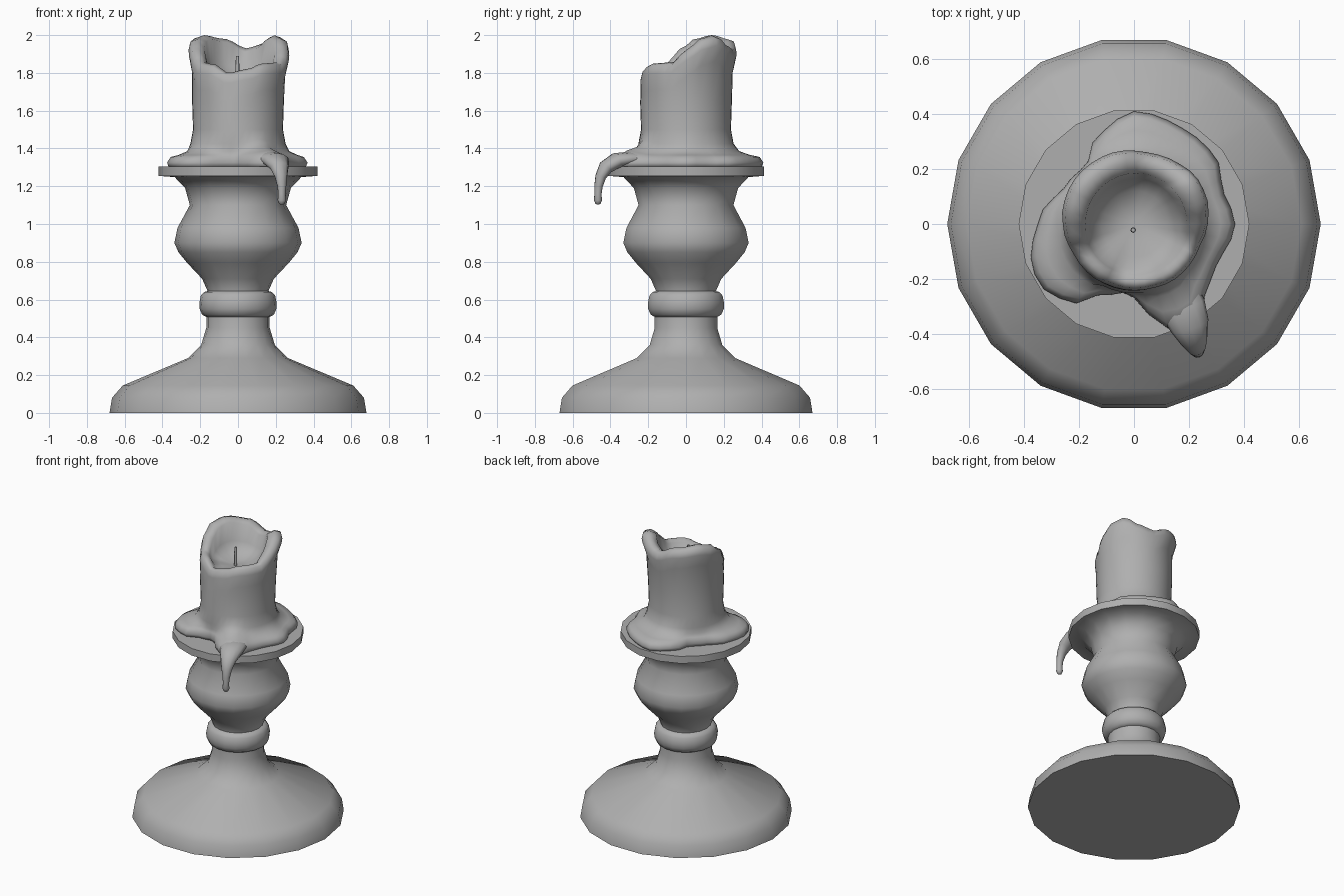
import bpy, bmesh
from math import sin, cos, pi, radians, exp
from mathutils import Vector

if "Cube" in bpy.data.objects:
    bpy.data.objects.remove(bpy.data.objects["Cube"])

grey = bpy.data.materials.new("dark_grey")
grey.diffuse_color = (.43, .43, .43, 1)
grey.use_nodes = True
grey.node_tree.nodes["Principled BSDF"].inputs["Base Color"].default_value = grey.diffuse_color


def loft(name, rings, sharp=60):
    """Skin equal-length closed rings of points and cap both ends."""
    bm = bmesh.new()
    loops = [[bm.verts.new(p) for p in ring] for ring in rings]
    n = len(loops[0])
    for a, b in zip(loops, loops[1:]):
        for i in range(n):
            j = (i + 1) % n
            bm.faces.new((a[i], a[j], b[j], b[i]))
    bm.faces.new(loops[0][::-1])
    bm.faces.new(loops[-1])
    bmesh.ops.recalc_face_normals(bm, faces=bm.faces)
    me = bpy.data.meshes.new(name)
    bm.to_mesh(me)
    bm.free()
    me.materials.append(grey)
    me.shade_smooth()
    me.set_sharp_from_angle(angle=radians(sharp))
    ob = bpy.data.objects.new(name, me)
    bpy.context.collection.objects.link(ob)
    return ob


def lathe(name, profile, n=18, cx=0, cy=0, sharp=60):
    return loft(name, [[(cx + r * cos(2 * pi * i / n), cy + r * sin(2 * pi * i / n), z)
                        for i in range(n)] for r, z in profile], sharp)


def around(table, deg):
    """Smooth periodic lookup of (angle, value) pairs."""
    pts = table + [(table[0][0] + 360, table[0][1])]
    for (a, u), (b, v) in zip(pts, pts[1:]):
        if a <= deg <= b:
            t = (deg - a) / (b - a)
            return u + (v - u) * t * t * (3 - 2 * t)


# turned holder
lathe("base", [(.68, 0), (.667, .08), (.61, .145), (.265, .29), (.195, .36),
               (.168, .45), (.168, .53)])
lathe("neck_ring", [(.165, .507), (.19, .52), (.203, .55), (.205, .58),
                    (.197, .62), (.18, .64), (.15, .647)])
lathe("bulb_and_plate", [(.16, .63), (.163, .65), (.19, .71), (.27, .795), (.315, .85),
                         (.337, .90), (.32, .98), (.255, 1.10), (.28, 1.19),
                         (.335, 1.248), (.42, 1.255), (.42, 1.305)])

# candle: rim height and melted skirt radius around the axis
rim = [(0, 1.92), (20, 1.98), (38, 2.0), (60, 1.95), (80, 1.93), (110, 1.98),
       (145, 2.0), (168, 1.98), (186, 1.93), (208, 1.855), (232, 1.845),
       (255, 1.80), (282, 1.82), (305, 1.85), (340, 1.855)]
skirt = [(0, .368), (20, .345), (40, .385), (60, .39), (90, .41), (110, .355),
         (130, .275), (150, .285), (180, .35), (198, .395), (212, .41),
         (228, .38), (248, .275), (265, .25), (282, .34), (291, .42),
         (308, .42), (318, .35), (335, .335)]
N = 40
columns = []
for k in range(N):
    deg = 360 * k / N
    h, s = around(rim, deg), around(skirt, deg)
    w = .24
    flare = max(0, h - 1.82) * .2
    d = max(0, s - w)
    lift = min(1, d / .1)
    up = .025 * exp(-((deg - 298) / 14) ** 2)     # swelling that feeds the drip
    col = [(s - .01, 1.30), (s, 1.325), (s - .02 * lift, 1.355 + up * .4),
           (w + d * .6, 1.365 + up), (w + d * .25, 1.385 + up), (w + .012, 1.425 + up),
           (w - .002, 1.5), (w + .003, 1.65), (w + flare * .3, h - .14),
           (w + .002 + flare, h - .055), (w - .008 + flare, h - .012),
           (w - .032 + flare * .6, h), (w - .055, h - .02),
           (.165, 1.775 + (h - 1.8) * .4), (.12, 1.775 + (h - 1.8) * .12),
           (.06, 1.765), (.015, 1.762)]
    c, sn = cos(radians(deg)), sin(radians(deg))
    columns.append([(r * c + .008 * min(1, max(0, z - 1.7) * 5), r * sn, z)
                    for r, z in col])
loft("candle_wax", [list(r) for r in zip(*columns)], 80)

# hanging drip: centre, half width, half thickness
path = [((.15, -.25, 1.345), .085, .035), ((.18, -.31, 1.345), .084, .037),
        ((.203, -.37, 1.335), .072, .042), ((.22, -.425, 1.30), .050, .038),
        ((.228, -.452, 1.25), .034, .028), ((.232, -.463, 1.20), .024, .022),
        ((.232, -.466, 1.16), .020, .019), ((.232, -.466, 1.125), .023, .021),
        ((.232, -.466, 1.108), .015, .014), ((.232, -.466, 1.102), .004, .004)]
rings = []
for i, (p, a, b) in enumerate(path):
    t = (Vector(path[min(i + 1, len(path) - 1)][0]) - Vector(path[max(i - 1, 0)][0])).normalized()
    side = Vector((.92, .38, 0))
    side = (side - t * side.dot(t)).normalized()
    up = side.cross(t)
    rings.append([Vector(p) + side * a * cos(2 * pi * j / 12) + up * b * sin(2 * pi * j / 12)
                  for j in range(12)])
loft("wax_drip", rings, 80)

# wick
lathe("wick", [(.010, 1.75), (.010, 1.84), (.008, 1.89)], 8, -.003, -.022)
